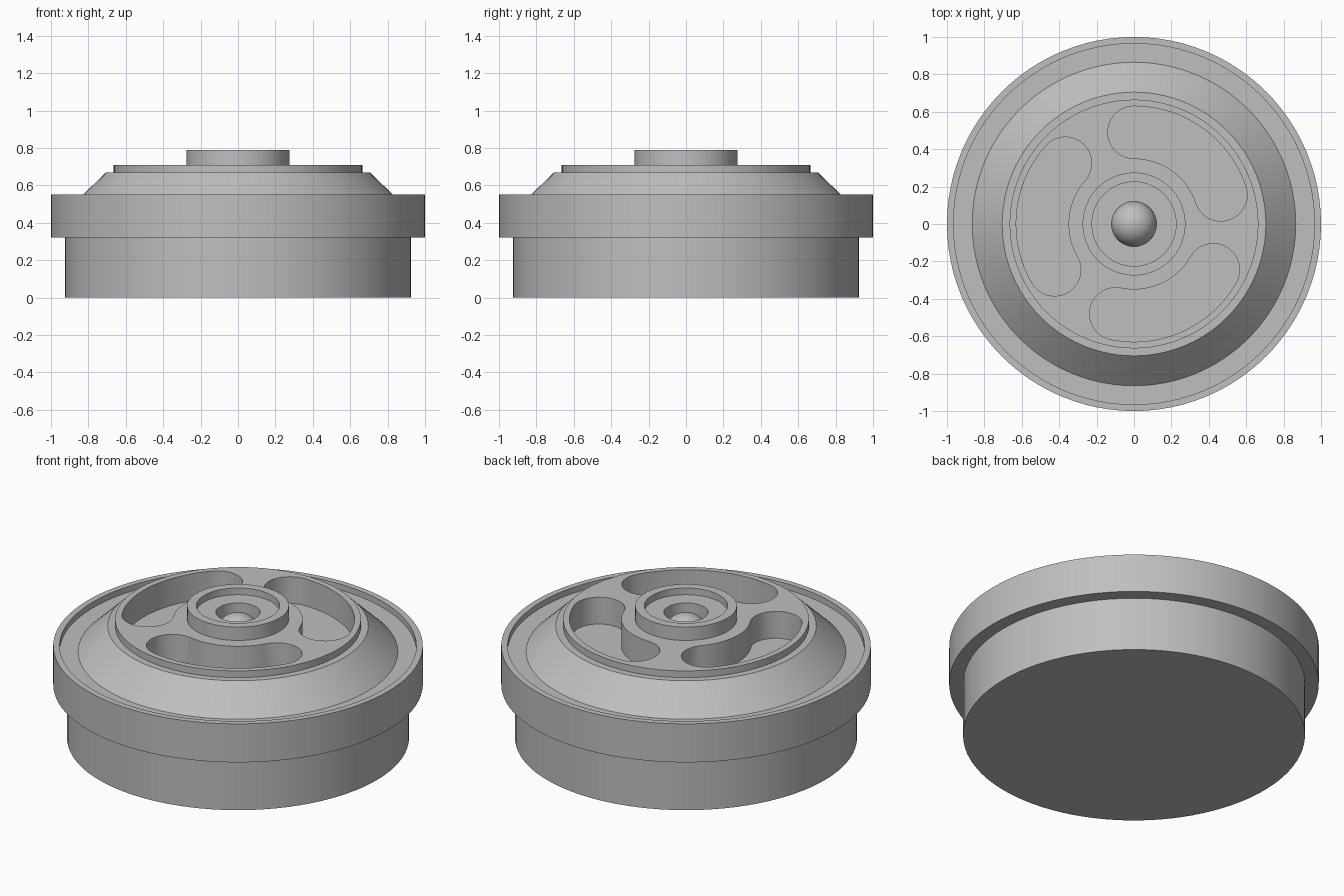
import bpy, bmesh, math
from mathutils import Matrix

cube = bpy.data.objects.get("Cube")
if cube:
    bpy.data.objects.remove(cube, do_unlink=True)

STEPS = 96

# One plain grey for the whole piece
grey = bpy.data.materials.new("plain_grey")
grey.use_nodes = True
colour = (0.52, 0.52, 0.52, 1)
grey.diffuse_color = colour
grey.node_tree.nodes["Principled BSDF"].inputs["Base Color"].default_value = colour


def make_object(name, bm):
    bmesh.ops.remove_doubles(bm, verts=bm.verts, dist=1e-5)
    bmesh.ops.recalc_face_normals(bm, faces=bm.faces)
    mesh = bpy.data.meshes.new(name)
    bm.to_mesh(mesh)
    bm.free()
    mesh.materials.append(grey)
    obj = bpy.data.objects.new(name, mesh)
    bpy.context.collection.objects.link(obj)
    return obj


def lathe(name, profile, closed=False):
    """Turn a (radius, height) profile around the z axis."""
    bm = bmesh.new()
    verts = [bm.verts.new((r, 0, z)) for r, z in profile]
    pairs = list(zip(verts, verts[1:]))
    if closed:
        pairs.append((verts[-1], verts[0]))
    edges = [bm.edges.new(p) for p in pairs]
    bmesh.ops.spin(bm, geom=verts + edges, axis=(0, 0, 1), cent=(0, 0, 0),
                   angle=math.tau, steps=STEPS, use_merge=True)
    return make_object(name, bm)


def arc(cx, cy, radius, start, end, n):
    for i in range(n + 1):
        a = math.radians(start + (end - start) * i / n)
        yield cx + radius * math.cos(a), cy + radius * math.sin(a)


def slot_cutter(name, turn, start=18.5, end=90, mid=0.49, half=0.14):
    """Kidney-shaped prism that follows a circle around the centre."""
    def tip(angle, a0):
        a = math.radians(angle)
        return list(arc(mid * math.cos(a), mid * math.sin(a), half, a0, a0 + 180, 20))

    outline = list(arc(0, 0, mid + half, start, end, 24))
    outline += tip(end, end)[1:]
    outline += list(arc(0, 0, mid - half, end, start, 24))[1:]
    outline += tip(start, start + 180)[1:-1]
    bm = bmesh.new()
    face = bm.faces.new([bm.verts.new((x, y, 0.55)) for x, y in outline])
    top = bmesh.ops.extrude_face_region(bm, geom=[face])["geom"]
    bmesh.ops.translate(bm, vec=(0, 0, 0.4),
                        verts=[v for v in top if isinstance(v, bmesh.types.BMVert)])
    bmesh.ops.rotate(bm, verts=bm.verts, matrix=Matrix.Rotation(math.radians(turn), 3, "Z"))
    obj = make_object(name, bm)
    obj.hide_render = True
    return obj


# Body: drum, overhanging rim, groove, sloped shoulder and centre bore
body = lathe("body", [
    (0, 0), (0.925, 0), (0.925, 0.32), (1, 0.32), (1, 0.55), (0.965, 0.55),
    (0.965, 0.515), (0.865, 0.515), (0.705, 0.67), (0.12, 0.67), (0.12, 0.6), (0, 0.6)])

# Top plate with the raised, recessed hub
top_plate = lathe("top_plate", [
    (0.12, 0.67), (0.665, 0.67), (0.665, 0.71), (0.275, 0.71), (0.275, 0.79),
    (0.225, 0.79), (0.225, 0.75), (0.12, 0.75)], closed=True)

# Ball sitting in the bore
bm = bmesh.new()
bmesh.ops.create_uvsphere(bm, u_segments=48, v_segments=24, radius=0.12,
                          matrix=Matrix.Translation((0, 0, 0.62)))
ball = make_object("centre_ball", bm)

# Three curved slots cut through the plate into the body
cutters = [slot_cutter(f"slot_cutter_{i + 1}", 120 * i) for i in range(3)]
for obj in (body, top_plate):
    bpy.context.view_layer.objects.active = obj
    for cutter in cutters:
        mod = obj.modifiers.new("slot", "BOOLEAN")
        mod.operation = "DIFFERENCE"
        mod.solver = "EXACT"
        mod.object = cutter
        bpy.ops.object.modifier_apply(modifier=mod.name)
for cutter in cutters:
    bpy.data.objects.remove(cutter, do_unlink=True)

# Smooth the round walls, keep the edges crisp
for obj in bpy.context.view_layer.objects:
    obj.select_set(obj in (body, top_plate, ball))
bpy.context.view_layer.objects.active = body
bpy.ops.object.shade_smooth_by_angle(angle=math.radians(30))
